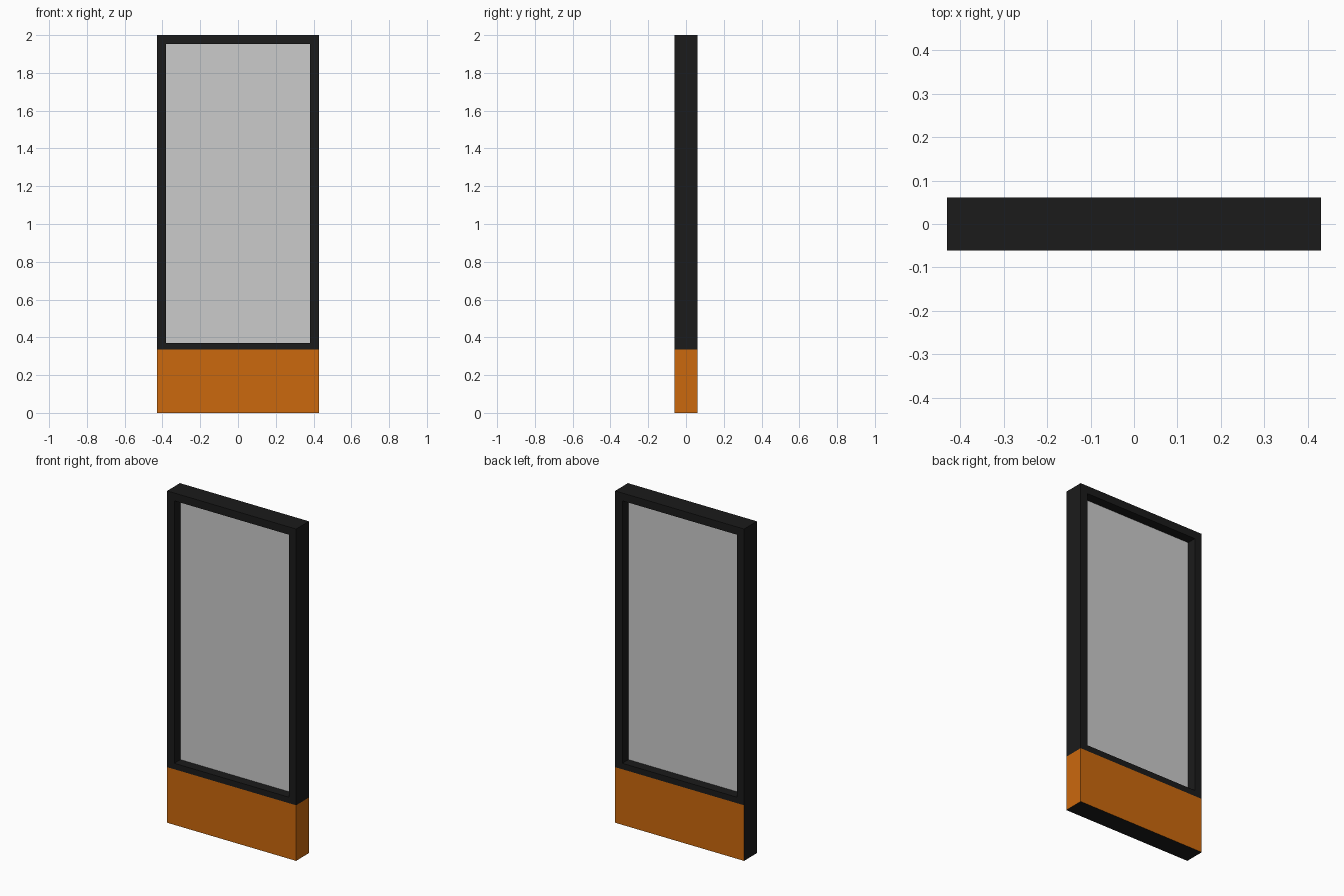
import bpy, bmesh
from mathutils import Vector, Matrix

if "Cube" in bpy.data.objects:
    bpy.data.objects.remove(bpy.data.objects["Cube"])

W, D, H = 0.43, 0.061, 2.0          # half width, half depth, height
BASE_Z = 0.335                      # top of the orange panels
OPEN_X, OPEN_Z0, OPEN_Z1 = 0.382, 0.371, 1.953


def material(name, rgb):
    m = bpy.data.materials.new(name)
    m.diffuse_color = (*rgb, 1)
    m.use_nodes = True
    m.node_tree.nodes["Principled BSDF"].inputs["Base Color"].default_value = m.diffuse_color
    return m


def box(bm, lo, hi):
    lo, hi = Vector(lo), Vector(hi)
    bmesh.ops.create_cube(bm, size=1, matrix=Matrix.Translation((lo + hi) / 2)
                          @ Matrix.Diagonal((*(hi - lo), 1)))


def finish(bm, name, mats=()):
    me = bpy.data.meshes.new(name)
    bm.to_mesh(me)
    bm.free()
    for m in mats:
        me.materials.append(m)
    ob = bpy.data.objects.new(name, me)
    bpy.context.collection.objects.link(ob)
    return ob


# Casing: slab split into a base and an upper frame
bm = bmesh.new()
box(bm, (-W, -D, 0), (W, D, H))
bmesh.ops.bisect_plane(bm, geom=bm.verts[:] + bm.edges[:] + bm.faces[:],
                       plane_co=(0, 0, BASE_Z), plane_no=(0, 0, 1))
bm.normal_update()

# Orange panels on the front, back and right of the base
for f in bm.faces:
    low = f.calc_center_median().z < BASE_Z
    if low and (abs(f.normal.y) > 0.5 or f.normal.x > 0.5):
        f.material_index = 1

# Window opening cut through the upper part
windows = [f for f in bm.faces
           if abs(f.normal.y) > 0.5 and f.calc_center_median().z > BASE_Z]
bmesh.ops.inset_individual(bm, faces=windows, thickness=0.03)
for f in windows:
    mid = f.calc_center_median().z
    for v in f.verts:
        v.co.x = OPEN_X if v.co.x > 0 else -OPEN_X
        v.co.z = OPEN_Z1 if v.co.z > mid else OPEN_Z0
rims = [e for f in windows for e in f.edges]
bmesh.ops.delete(bm, geom=windows, context='FACES_ONLY')
for f in bmesh.ops.bridge_loops(bm, edges=rims)['faces']:
    f.material_index = 0
bmesh.ops.recalc_face_normals(bm, faces=bm.faces[:])
finish(bm, "casing", [material("black", (0.011, 0.011, 0.011)),
                      material("orange", (0.6, 0.14, 0.004))])

# Display pane in the middle of the opening
bm = bmesh.new()
box(bm, (-OPEN_X, -0.003, OPEN_Z0), (OPEN_X, 0.003, OPEN_Z1))
finish(bm, "display_pane")
